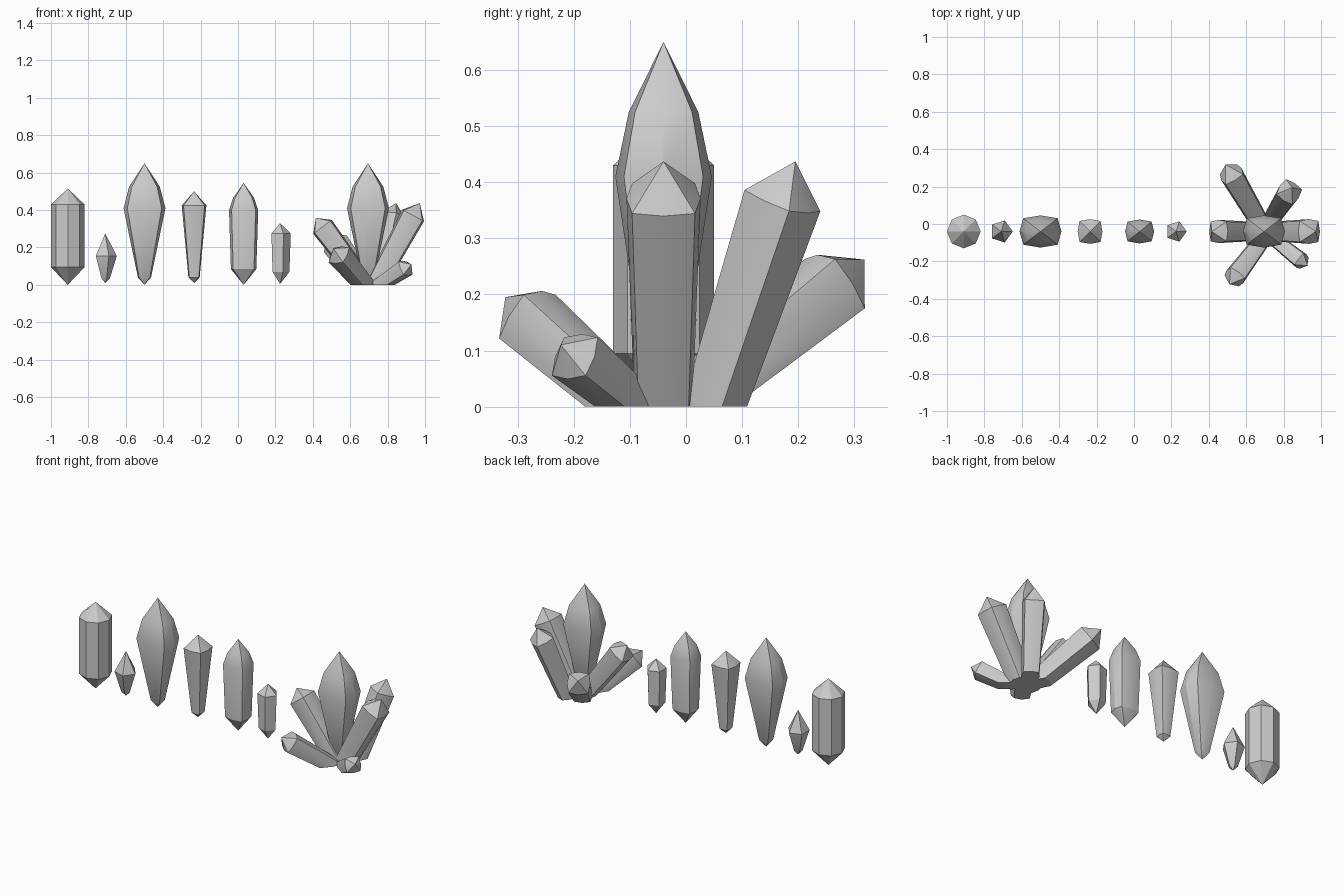
import bpy, bmesh, math
from mathutils import Vector, Matrix

if "Cube" in bpy.data.objects:
    bpy.data.objects.remove(bpy.data.objects["Cube"])

ROW_Y = -0.04


def outline(sides, corner):
    """Unit cross-section: chamfered box of 8 points, or a regular polygon."""
    if sides == 8:
        k = corner
        return [(1, 0), (k, k), (0, 1), (-k, k), (-1, 0), (-k, -k), (0, -1), (k, -k)]
    return [(math.cos(2 * math.pi * i / sides), math.sin(2 * math.pi * i / sides))
            for i in range(sides)]


def crystal(name, matrix, bottom, rings, top, sides=8, corner=0.82, cut=False):
    """Stack rings of (height, half width x, half width y) between two points."""
    bm = bmesh.new()
    shape = outline(sides, corner)
    loops = [[bm.verts.new((x * rx, y * ry, z)) for x, y in shape] for z, rx, ry in rings]
    low, high = bm.verts.new((0, 0, bottom)), bm.verts.new((0, 0, top))
    for i in range(sides):
        j = (i + 1) % sides
        bm.faces.new((low, loops[0][j], loops[0][i]))
        for a, b in zip(loops, loops[1:]):
            bm.faces.new((a[i], a[j], b[j], b[i]))
        bm.faces.new((loops[-1][i], loops[-1][j], high))
    bm.transform(matrix)
    if cut:  # slice flat on the ground
        geom = bm.verts[:] + bm.edges[:] + bm.faces[:]
        res = bmesh.ops.bisect_plane(bm, geom=geom, plane_co=(0, 0, 0),
                                     plane_no=(0, 0, 1), clear_inner=True)
        edges = [e for e in res['geom_cut'] if isinstance(e, bmesh.types.BMEdge)]
        if edges:
            bmesh.ops.holes_fill(bm, edges=edges, sides=0)
    bmesh.ops.recalc_face_normals(bm, faces=bm.faces[:])
    mesh = bpy.data.meshes.new(name)
    bm.to_mesh(mesh)
    bm.free()
    mesh.shade_smooth()
    mesh.set_sharp_from_angle(angle=math.radians(30))
    obj = bpy.data.objects.new(name, mesh)
    bpy.context.collection.objects.link(obj)
    return obj


def upright(x):
    return Matrix.Translation((x, ROW_Y, 0))


# Row of six loose crystals
crystal("double_pointed_crystal", upright(-0.91), 0.0,
        [(0.095, 0.09, 0.09), (0.43, 0.09, 0.09)], 0.515, corner=0.71)
crystal("small_drop_crystal", upright(-0.71), 0.01,
        [(0.035, 0.025, 0.025), (0.155, 0.062, 0.062)], 0.275, sides=5)
big_rings = [(0.04, 0.035, 0.03), (0.41, 0.112, 0.086), (0.525, 0.082, 0.062)]
crystal("large_crystal", upright(-0.50), 0.0, big_rings, 0.65)
crystal("tapered_crystal", upright(-0.235), 0.01,
        [(0.04, 0.03, 0.03), (0.425, 0.066, 0.066)], 0.50, corner=0.85)
crystal("tall_crystal", upright(0.03), 0.0,
        [(0.085, 0.068, 0.055), (0.40, 0.078, 0.064), (0.465, 0.056, 0.045)], 0.545)
crystal("small_crystal", upright(0.225), 0.005,
        [(0.07, 0.05, 0.05), (0.275, 0.057, 0.057)], 0.33, sides=5)

# Cluster: upright centre crystal
crystal("cluster_centre", upright(0.695), 0.0, big_rings, 0.65)

# Cluster: leaning crystals (name, ground point, tip, radius, cap height)
leaning = [
    ("cluster_left", (0.685, -0.04, 0), (0.416, -0.04, 0.358), 0.062, 0.06),
    ("cluster_right", (0.735, -0.04, 0), (0.972, -0.04, 0.437), 0.066, 0.075),
    ("cluster_back_right", (0.75, 0.05, 0), (0.845, 0.195, 0.437), 0.060, 0.075),
    ("cluster_back_left", (0.68, -0.005, 0), (0.49, 0.318, 0.262), 0.063, 0.075),
    ("cluster_front_left", (0.675, -0.10, 0), (0.51, -0.322, 0.195), 0.056, 0.06),
    ("cluster_front_right", (0.76, -0.09, 0), (0.927, -0.223, 0.11), 0.045, 0.045),
]
for name, foot, tip, r, cap in leaning:
    foot, tip = Vector(foot), Vector(tip)
    axis = (tip - foot).normalized()
    side = Vector((0, 0, 1)).cross(axis).normalized()
    up = axis.cross(side)
    frame = Matrix((side, up, axis)).transposed().to_4x4()
    frame.translation = foot
    length = (tip - foot).length
    crystal(name, frame, -0.12, [(-0.07, r * 0.75, r * 0.75), (length - cap, r, r)],
            length, corner=0.85, cut=True)
